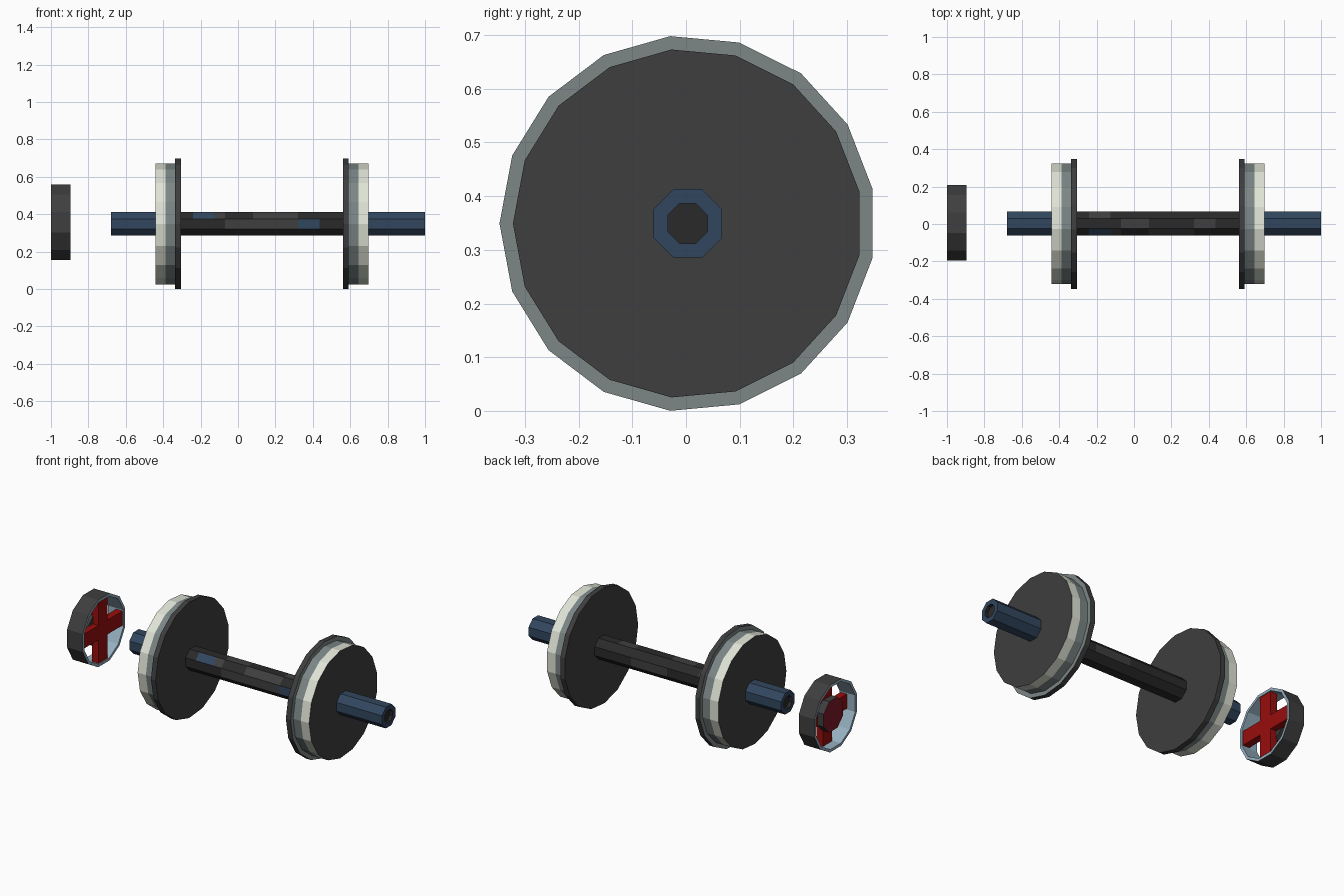
import bpy, bmesh, math

if "Cube" in bpy.data.objects:
    bpy.data.objects.remove(bpy.data.objects["Cube"])


def lin(c):
    c /= 255
    return c / 12.92 if c <= 0.04045 else ((c + 0.055) / 1.055) ** 2.4


def mat(name, r, g, b):
    m = bpy.data.materials.new(name)
    m.diffuse_color = (lin(r), lin(g), lin(b), 1)
    m.use_nodes = True
    m.node_tree.nodes["Principled BSDF"].inputs["Base Color"].default_value = m.diffuse_color
    return m


MATS = [mat("charcoal", 62, 62, 62), mat("soot black", 42, 42, 42),
        mat("steel grey", 124, 134, 134), mat("pale steel", 224, 228, 214),
        mat("navy", 50, 70, 94), mat("ice blue", 150, 176, 192),
        mat("red", 152, 14, 14), mat("crimson", 125, 24, 42)]
CHARCOAL, BLACK, GREY, PALE, NAVY, ICE, RED, CRIMSON = range(8)


def finish(name, bm):
    bmesh.ops.recalc_face_normals(bm, faces=bm.faces)
    me = bpy.data.meshes.new(name)
    bm.to_mesh(me)
    bm.free()
    for m in MATS:
        me.materials.append(m)
    ob = bpy.data.objects.new(name, me)
    bpy.context.collection.objects.link(ob)
    return ob


def lathe(name, n, phase, profile, colours, centre, caps=None, closed=False, patches=None):
    """Spin (x, radius) points about the x axis; colours holds one entry per band."""
    bm = bmesh.new()
    cy, cz = centre
    rings = [[bm.verts.new((x, cy + r * math.cos(phase + 2 * math.pi * i / n),
                            cz + r * math.sin(phase + 2 * math.pi * i / n)))
              for i in range(n)] for x, r in profile]
    pairs = list(zip(rings, rings[1:])) + ([(rings[-1], rings[0])] if closed else [])
    for k, (a, b) in enumerate(pairs):
        for i in range(n):
            j = (i + 1) % n
            f = bm.faces.new((a[i], a[j], b[j], b[i]))
            f.material_index = (patches or {}).get((k, i), colours[k])
    if caps is not None:
        for ring, c in zip((rings[0], rings[-1]), caps):
            bm.faces.new(ring).material_index = c
    return finish(name, bm)


def box(name, x0, x1, y0, y1, z0, z1, colour):
    bm = bmesh.new()
    bmesh.ops.create_cube(bm, size=1)
    for v in bm.verts:
        v.co = (x1 if v.co.x > 0 else x0, y1 if v.co.y > 0 else y0, z1 if v.co.z > 0 else z0)
    for f in bm.faces:
        f.material_index = colour
    return finish(name, bm)


AXIS = (0.003, 0.349)
OCT = math.pi / 8
MID = 0.128          # halfway between the wheels
R_AXLE = 0.069

# Wheels: pale tread, grey inner tread, flange and dark faces, mirrored about MID
for side, label in ((-1, "left"), (1, "right")):
    prof = [(0.57, 0.325), (0.515, 0.325), (0.464, 0.325), (0.464, 0.35), (0.433, 0.35)]
    lathe(label + "_wheel", 17, math.pi, [(MID + side * d, r) for d, r in prof],
          [PALE, GREY, GREY, CHARCOAL], AXIS, caps=(CHARCOAL, CHARCOAL))

# Navy axle stubs with a recessed dark bore
for label, end, inner, s in (("left", -0.68, -0.44, 1), ("right", 1.0, 0.695, -1)):
    lathe(label + "_axle_stub", 8, OCT,
          [(inner, R_AXLE), (end, R_AXLE), (end, 0.04), (end + s * 0.02, 0.04)],
          [NAVY, NAVY, BLACK], AXIS, caps=(NAVY, BLACK))

# Axle between the wheels, with worn patches (band, side)
xs = [-0.306, -0.24, -0.125, -0.07, 0.08, 0.32, 0.435, 0.562]
worn = {(1, 2): NAVY, (5, 3): NAVY, (3, 3): CHARCOAL, (4, 3): CHARCOAL, (2, 2): CHARCOAL,
        (4, 2): CHARCOAL, (3, 1): CHARCOAL, (5, 1): CHARCOAL, (1, 0): CHARCOAL, (4, 7): CHARCOAL}
lathe("axle_shaft", 8, OCT, [(x, R_AXLE) for x in xs], [BLACK] * 7, AXIS,
      caps=(BLACK, BLACK), patches=worn)

# Separate end ring, pale inside
CY, CZ = 0.007, 0.357
lathe("end_ring", 12, math.pi / 12,
      [(-1.0, 0.209), (-0.896, 0.209), (-0.896, 0.192), (-1.0, 0.192)],
      [CHARCOAL, ICE, ICE, ICE], (CY, CZ), closed=True)

# Red cross inside the ring and its hub on the outer side
W, L = 0.043, 0.188
box("cross_upright", -0.945, -0.902, CY - W, CY + W, CZ - L, CZ + L, RED)
for s, label in ((-1, "front"), (1, "back")):
    ys = sorted((CY + s * W, CY + s * L))
    box("cross_arm_" + label, -0.945, -0.902, ys[0], ys[1], CZ - W, CZ + W, RED)
lathe("cross_hub", 8, OCT, [(-0.985, 0.1), (-0.94, 0.1)], [CHARCOAL], (CY, CZ),
      caps=(CRIMSON, CHARCOAL))
